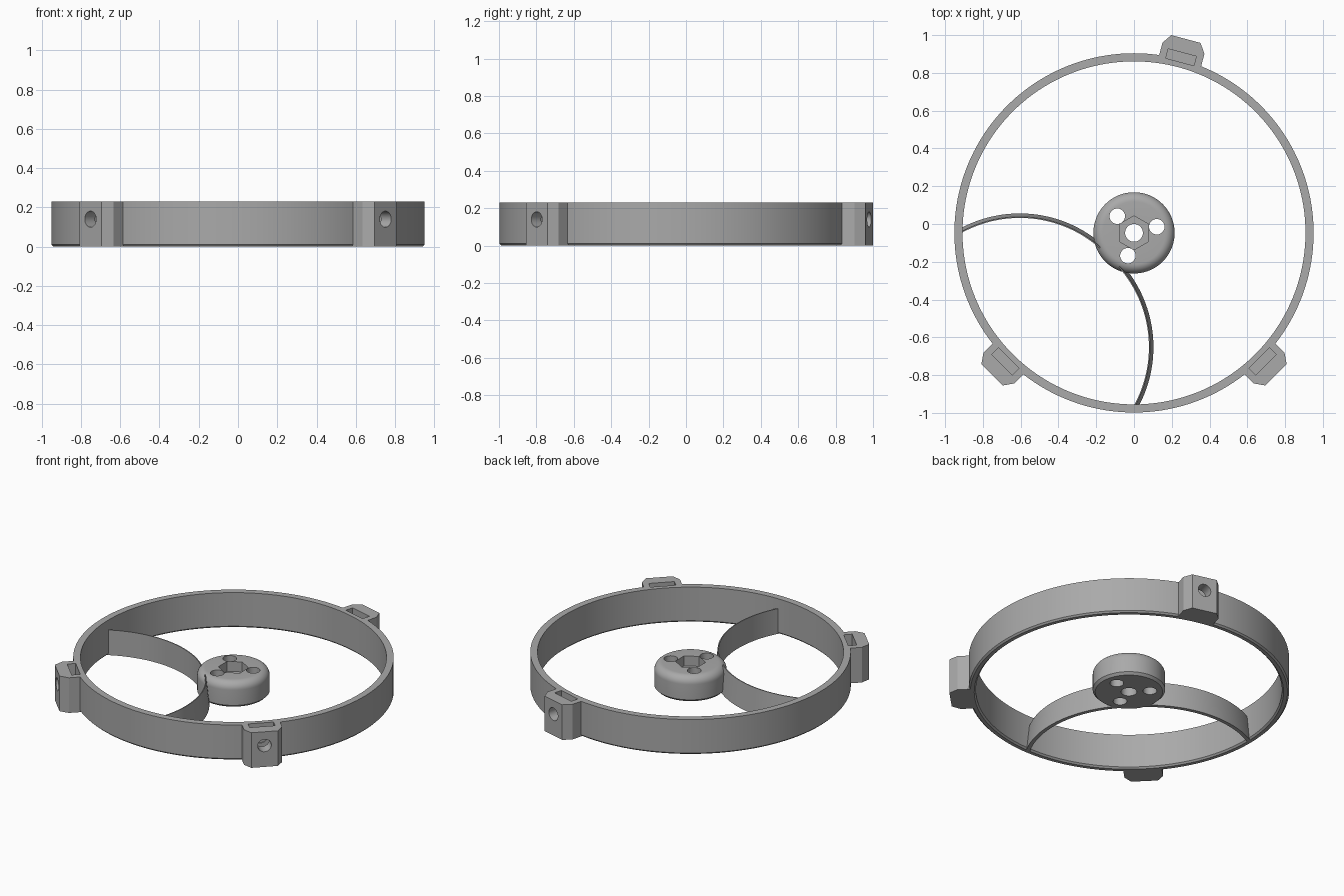
import bpy, bmesh
from math import sin, cos, pi, radians, sqrt
from mathutils import Matrix, Vector

cube = bpy.data.objects.get("Cube")
if cube:
    bpy.data.objects.remove(cube, do_unlink=True)

CY = -0.047        # y of the common axis
H = 0.23           # rim height
HUB_H = 0.165      # hub and spoke height
R_OUT, R_IN = 0.951, 0.908

grey = bpy.data.materials.new("plain grey")
grey.use_nodes = True
tone = (0.4, 0.4, 0.4, 1)
grey.diffuse_color = tone
grey.node_tree.nodes["Principled BSDF"].inputs["Base Color"].default_value = tone


def finish(name, bm):
    bmesh.ops.transform(bm, matrix=Matrix.Translation((0, CY, 0)), verts=bm.verts)
    bmesh.ops.recalc_face_normals(bm, faces=bm.faces)
    mesh = bpy.data.meshes.new(name)
    bm.to_mesh(mesh)
    bm.free()
    mesh.materials.append(grey)
    obj = bpy.data.objects.new(name, mesh)
    bpy.context.collection.objects.link(obj)
    return obj


def lathe(name, profile, steps=160):
    """Closed (radius, z) profile turned about the axis."""
    bm = bmesh.new()
    rings = [[bm.verts.new((r * cos(2 * pi * i / steps), r * sin(2 * pi * i / steps), z))
              for r, z in profile] for i in range(steps)]
    n = len(profile)
    for i in range(steps):
        a, b = rings[i], rings[(i + 1) % steps]
        for j in range(n):
            k = (j + 1) % n
            bm.faces.new((a[j], b[j], b[k], a[k]))
    return finish(name, bm)


def prism(name, outline, z0, z1, turn=0.0):
    """Flat outline extruded in z, then turned about the axis."""
    bm = bmesh.new()
    face = bm.faces.new([bm.verts.new((x, y, z0)) for x, y in outline])
    top = bmesh.ops.extrude_face_region(bm, geom=[face])["geom"]
    for v in top:
        if isinstance(v, bmesh.types.BMVert):
            v.co.z = z1
    bmesh.ops.transform(bm, matrix=Matrix.Rotation(turn, 4, "Z"), verts=bm.verts)
    return finish(name, bm)


def disc(x, y, r, sides, phase=0.0):
    return [(x + r * cos(phase + 2 * pi * i / sides),
             y + r * sin(phase + 2 * pi * i / sides)) for i in range(sides)]


def combine(target, other, operation):
    mod = target.modifiers.new(operation, "BOOLEAN")
    mod.operation, mod.object, mod.solver = operation, other, "EXACT"
    bpy.ops.object.select_all(action="DESELECT")
    bpy.context.view_layer.objects.active = target
    target.select_set(True)
    bpy.ops.object.modifier_apply(modifier=mod.name)
    bpy.data.objects.remove(other, do_unlink=True)


# Outer rim with a small bevel along the bottom
c = 0.01
rim = lathe("outer_rim", [(R_IN, c), (R_IN + c, 0), (R_OUT - c, 0), (R_OUT, c),
                          (R_OUT, H), (R_IN, H)])

# Three clamp lugs, each with a nut slot and a radial screw hole
half = [(0.925, 0.115), (1.012, 0.115), (1.0625, 0.08)]
outline = half + [(x, -y) for x, y in reversed(half)]
lug_turns = [radians(a) for a in (75, 225, 315)]
for t in lug_turns:
    combine(rim, prism("lug", outline, 0, H, t), "UNION")
for t in lug_turns:
    slot = [(0.937, -0.077), (0.988, -0.077), (0.988, 0.077), (0.937, 0.077)]
    combine(rim, prism("slot_cutter", slot, 0.06, H + 0.1, t), "DIFFERENCE")
    bm = bmesh.new()
    place = (Matrix.Rotation(t, 4, "Z") @ Matrix.Translation((1.03, 0, 0.14))
             @ Matrix.Rotation(pi / 2, 4, "Y"))
    bmesh.ops.create_cone(bm, cap_ends=True, segments=32, radius1=0.041, radius2=0.041,
                          depth=0.2, matrix=place)
    combine(rim, finish("screw_cutter", bm), "DIFFERENCE")

# Hub with rounded top edge, bevelled base and centre bore
round_r = 0.05
fillet = [(0.165 + round_r * cos(a), HUB_H - round_r + round_r * sin(a))
          for a in (pi / 2 * i / 8 for i in range(9))]
hub = lathe("hub", [(0.047, 0), (0.2, 0), (0.215, 0.015)] + fillet + [(0.047, HUB_H)], 96)
combine(hub, prism("hex_cutter", disc(0, 0, 0.09, 6, pi / 6), 0.1, HUB_H + 0.1), "DIFFERENCE")
for a in (15, 135, 255):
    hole = disc(0.125, 0, 0.041, 32)
    combine(hub, prism("hole_cutter", hole, -0.1, HUB_H + 0.1, radians(a)), "DIFFERENCE")


# Curved spokes: thin blades, tapering upward, the second mirrored on the diagonal
def spoke(name, swap):
    bm = bmesh.new()
    steps, bend = 40, 0.65
    centre = Vector((-0.605, 0.09 - bend))
    rows = []
    for i in range(steps + 1):
        x = -0.925 + 0.75 * i / steps
        d = x - centre.x
        out = Vector((d, sqrt(bend * bend - d * d))) / bend
        row = []
        for off, z in ((-0.011, 0), (0.013, 0), (-0.005, HUB_H), (-0.011, HUB_H)):
            p = centre + out * (bend + off)
            row.append(bm.verts.new((p.y, p.x, z) if swap else (p.x, p.y, z)))
        rows.append(row)
    for a, b in zip(rows, rows[1:]):
        for j in range(4):
            k = (j + 1) % 4
            bm.faces.new((a[j], b[j], b[k], a[k]))
    bm.faces.new(rows[0])
    bm.faces.new(rows[-1])
    return finish(name, bm)


parts = [rim, hub, spoke("right_spoke", False), spoke("front_spoke", True)]

# Smooth curved faces, keep corners crisp
for obj in parts:
    bpy.ops.object.select_all(action="DESELECT")
    bpy.context.view_layer.objects.active = obj
    obj.select_set(True)
    bpy.ops.object.shade_smooth_by_angle(angle=radians(30))
